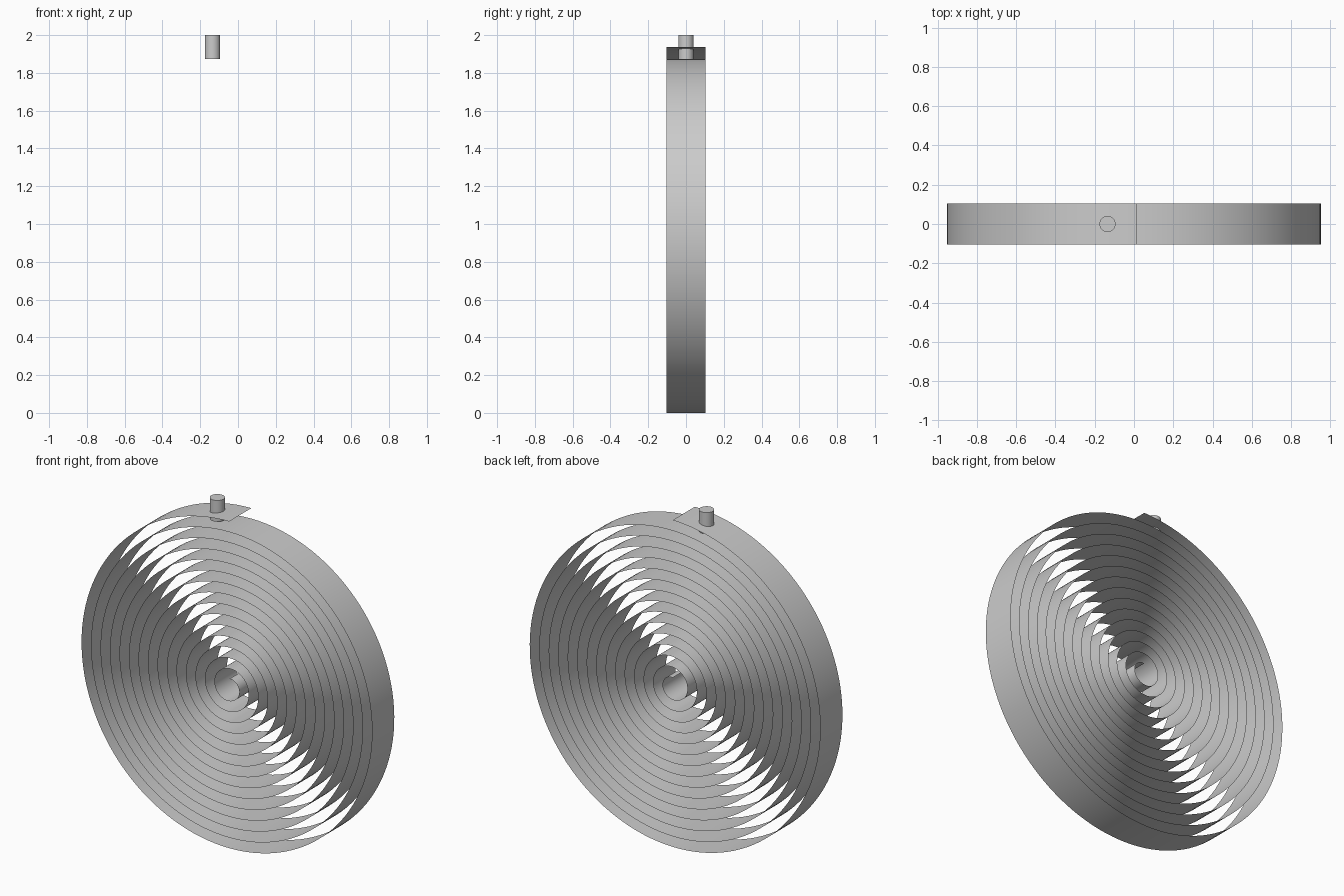
import bpy
import bmesh
from math import sin, cos, tau, radians

cube = bpy.data.objects.get("Cube")
if cube:
    bpy.data.objects.remove(cube, do_unlink=True)

TURNS, STEPS = 15, 128
R_IN, R_OUT = 0.05, 0.984
CX, CZ = 0.015, 0.952
HALF_WIDTH = 0.104

grey = bpy.data.materials.new("plain grey")
grey.use_nodes = True
colour = (0.6, 0.6, 0.6, 1)
grey.diffuse_color = colour
grey.node_tree.nodes["Principled BSDF"].inputs["Base Color"].default_value = colour


def finish(obj):
    obj.data.materials.append(grey)
    bpy.ops.object.select_all(action="DESELECT")
    obj.select_set(True)
    bpy.context.view_layer.objects.active = obj
    bpy.ops.object.shade_smooth_by_angle(angle=radians(30))


# Coiled strip: a thin sheet winding inwards from its free end at the top
bm = bmesh.new()
count = TURNS * STEPS
previous = None
for i in range(count + 1):
    angle = tau * i / STEPS
    r = R_OUT + (R_IN - R_OUT) * i / count
    x, z = CX - r * sin(angle), CZ + r * cos(angle)
    pair = [bm.verts.new((x, y, z)) for y in (-HALF_WIDTH, HALF_WIDTH)]
    if previous:
        bm.faces.new((previous[0], previous[1], pair[1], pair[0]))
    previous = pair
# Turn the sheet so that its faces point outwards
bm.normal_update()
bm.faces.ensure_lookup_table()
if bm.faces[0].normal.z < 0:
    bmesh.ops.reverse_faces(bm, faces=bm.faces[:])
mesh = bpy.data.meshes.new("spiral_strip")
bm.to_mesh(mesh)
bm.free()
strip = bpy.data.objects.new("spiral_strip", mesh)
bpy.context.collection.objects.link(strip)
finish(strip)

# Short round pin through the outer turn
bpy.ops.mesh.primitive_cylinder_add(vertices=48, radius=0.041, depth=0.126,
                                    location=(-0.135, 0, 1.937))
pin = bpy.context.object
pin.name = "top_pin"
finish(pin)
